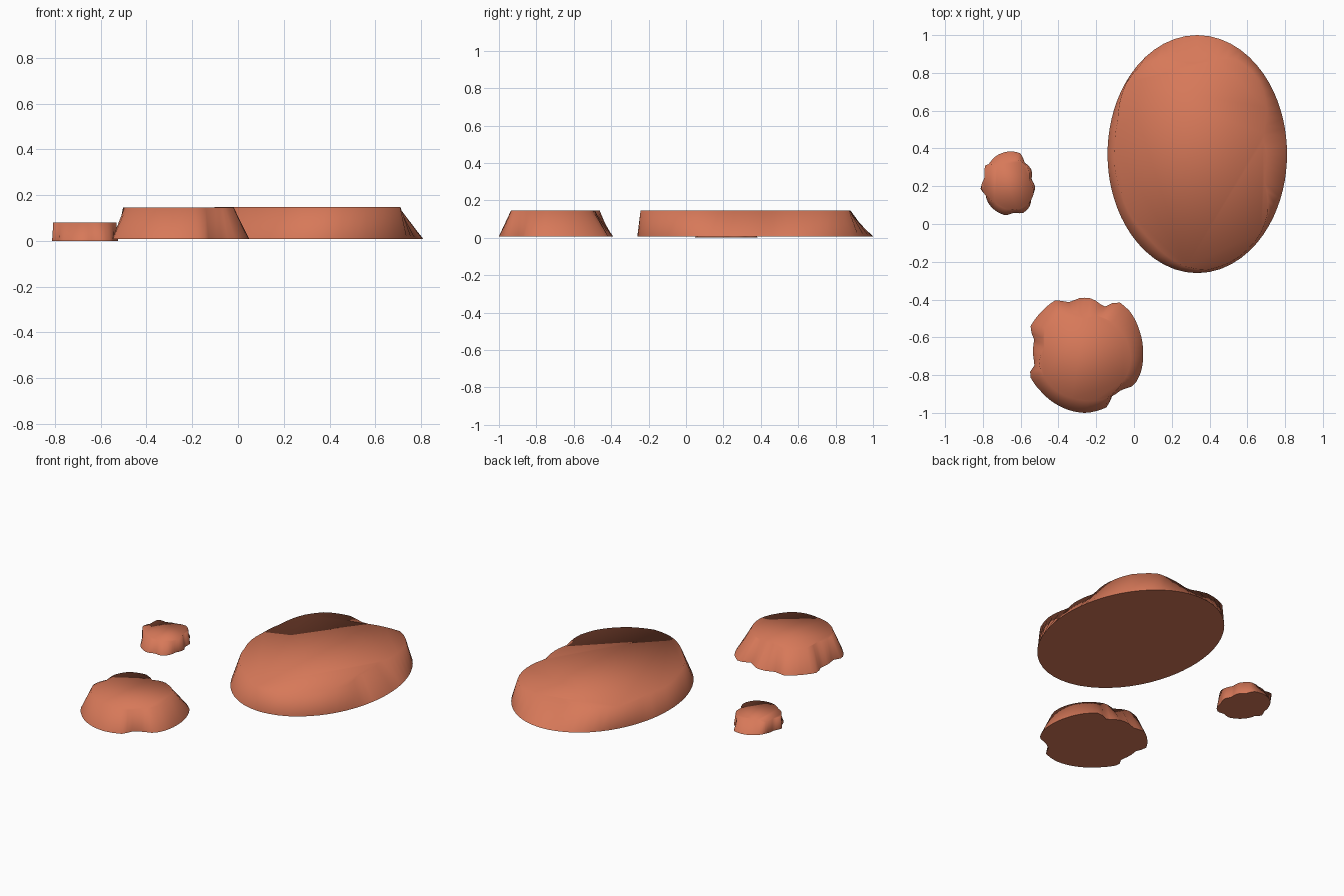
import bpy, bmesh, math

if "Cube" in bpy.data.objects:
    bpy.data.objects.remove(bpy.data.objects["Cube"])

SIDES = 64
clay = bpy.data.materials.new("clay")
clay.diffuse_color = (0.68, 0.19, 0.10, 1)
clay.use_nodes = True
clay.node_tree.nodes["Principled BSDF"].inputs["Base Color"].default_value = clay.diffuse_color


def resample(points):
    """Turn a rough outline round the origin into SIDES evenly turned points."""
    polar = sorted((math.atan2(y, x) % math.tau, math.hypot(x, y)) for x, y in points)
    first, last = polar[0], polar[-1]
    polar = [(last[0] - math.tau, last[1])] + polar + [(first[0] + math.tau, first[1])]
    ring = []
    for i in range(SIDES):
        a = math.tau * i / SIDES
        for (a0, r0), (a1, r1) in zip(polar, polar[1:]):
            if a0 <= a < a1:
                r = r0 + (r1 - r0) * (a - a0) / (a1 - a0)
                ring.append((r * math.cos(a), r * math.sin(a)))
                break
    return ring


def rock(name, center, base, top, z0, z1):
    """Loft a flat-topped rock from its foot outline to its top outline."""
    bm = bmesh.new()
    cx, cy = center
    rings = [[bm.verts.new((cx + x, cy + y, z)) for x, y in resample(outline)]
             for outline, z in ((base, z0), (top, z1))]
    low, high = rings
    for i in range(SIDES):
        j = (i + 1) % SIDES
        bm.faces.new((low[i], low[j], high[j], high[i]))
    bm.faces.new(high)
    floor = bm.faces.new(low[::-1])
    for f in bm.faces:
        f.smooth = True
    # soft rounded look above, crisp edge round the underside
    for e in floor.edges:
        e.smooth = False
    mesh = bpy.data.meshes.new(name)
    bm.to_mesh(mesh)
    bm.free()
    mesh.materials.append(clay)
    obj = bpy.data.objects.new(name, mesh)
    bpy.context.collection.objects.link(obj)
    return obj


# large rock: oval foot, uneven top
oval = [(0.475 * math.cos(math.tau * i / 96), 0.63 * math.sin(math.tau * i / 96))
        for i in range(96)]
large_top = [(.345, .08), (.33, .39), (.22, .50), (.10, .50), (-.03, .47), (-.163, .51),
             (-.30, .47), (-.38, .37), (-.42, .18), (-.435, .03), (-.40, -.21),
             (-.25, -.454), (-.08, -.59), (.05, -.615), (.20, -.56), (.33, -.43),
             (.375, -.30), (.355, -.15)]
rock("large_rock", (.335, .37), oval, large_top, 0.008, 0.147)

# medium rock: round foot with bites taken out of it
medium_base = [(-.296, .138), (-.238, .222), (-.148, .296), (-.116, .286), (-.08, .28),
               (-.02, .305), (.04, .30), (.10, .254), (.175, .286), (.238, .233),
               (.29, .127), (.308, .02), (.296, -.09), (.26, -.16), (.196, -.18),
               (.143, -.217), (.116, -.275), (0, -.305), (-.132, -.27),
               (-.228, -.196), (-.296, -.10), (-.265, -.05), (-.265, .095)]
medium_top = [(-.243, -.047), (-.214, .046), (-.22, .126), (-.176, .205), (-.075, .235),
              (0, .194), (.073, .21), (.147, .173), (.22, .08), (.24, -.048),
              (.20, -.14), (.148, -.205), (.09, -.235), (-.02, -.235),
              (-.115, -.21), (-.22, -.11)]
rock("medium_rock", (-.26, -.695), medium_base, medium_top, 0.008, 0.145)

# small rock: lumpy and almost upright
small_base = [(-.143, -.03), (-.122, .02), (-.106, .085), (-.063, .143), (-.02, .164),
              (.026, .169), (.069, .159), (.09, .111), (.127, .074), (.127, .02),
              (.148, -.02), (.127, -.074), (.116, -.127), (.079, -.159), (.037, -.153),
              (-.01, -.169), (-.058, -.148), (-.10, -.106), (-.116, -.058)]
small_top = [(-.14, -.02), (-.12, .03), (-.115, .10), (-.06, .095), (0, .113),
             (.063, .123), (.11, .08), (.115, .02), (.14, -.05), (.11, -.11),
             (.03, -.14), (-.065, -.10)]
rock("small_rock", (-.67, .215), small_base, small_top, 0.0, 0.08)
